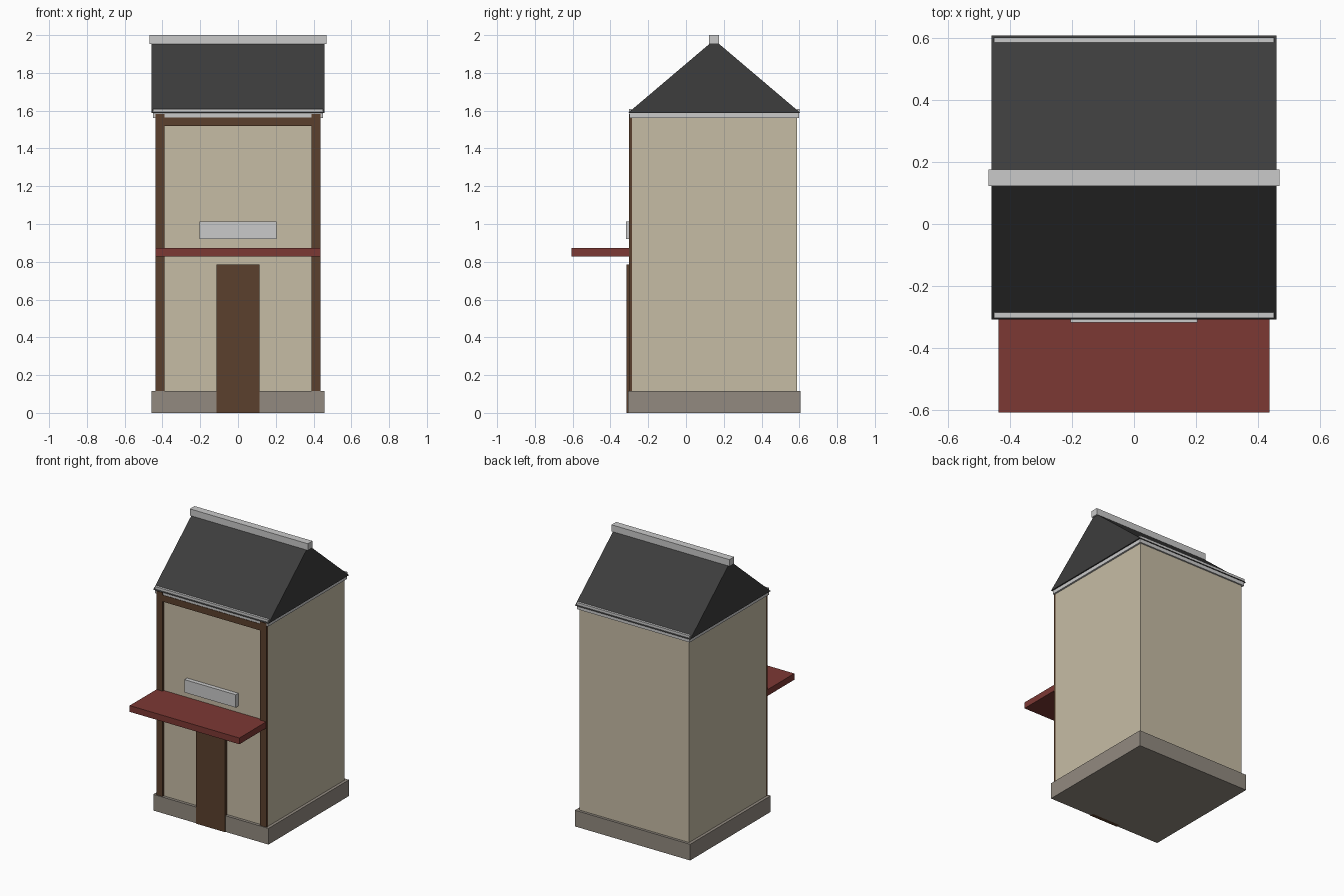
import bpy, bmesh

if "Cube" in bpy.data.objects:
    bpy.data.objects.remove(bpy.data.objects["Cube"])


def material(name, r, g, b):
    m = bpy.data.materials.new(name)
    m.diffuse_color = (r, g, b, 1)
    m.use_nodes = True
    m.node_tree.nodes["Principled BSDF"].inputs["Base Color"].default_value = m.diffuse_color
    return m


CREAM = material("cream_plaster", 0.565, 0.503, 0.376)
STONE = material("grey_stone", 0.287, 0.254, 0.216)
BROWN = material("brown_wood", 0.105, 0.051, 0.026)
RED = material("red_canopy", 0.202, 0.040, 0.034)
LIGHT = material("light_grey_trim", 0.590, 0.590, 0.590)
SLATE = material("dark_slate", 0.047, 0.047, 0.047)


def prism(name, profile, half_x, mat, cx=0.0):
    """Extrude a (y, z) profile along x, centred on cx."""
    bm = bmesh.new()
    face = bm.faces.new([bm.verts.new((cx - half_x, y, z)) for y, z in profile])
    new = bmesh.ops.extrude_face_region(bm, geom=[face])["geom"]
    verts = [v for v in new if isinstance(v, bmesh.types.BMVert)]
    bmesh.ops.translate(bm, verts=verts, vec=(2 * half_x, 0, 0))
    bmesh.ops.recalc_face_normals(bm, faces=bm.faces)
    me = bpy.data.meshes.new(name)
    bm.to_mesh(me)
    bm.free()
    me.materials.append(mat)
    ob = bpy.data.objects.new(name, me)
    bpy.context.collection.objects.link(ob)
    return ob


def box(name, half_x, y0, y1, z0, z1, mat, cx=0.0):
    return prism(name, [(y0, z0), (y1, z0), (y1, z1), (y0, z1)], half_x, mat, cx)


# Body
box("plinth", 0.458, -0.308, 0.607, 0.0, 0.116, STONE)
box("walls", 0.4365, -0.287, 0.588, 0.116, 1.562, CREAM)

# Timber frame on the front
for side, s in (("left", -1), ("right", 1)):
    box("corner_post_" + side, 0.0245, -0.303, -0.285, 0.116, 1.582, BROWN, s * 0.4125)
box("top_beam", 0.388, -0.303, -0.285, 1.518, 1.565, BROWN)

# Door, canopy and blank sign board
box("door", 0.115, -0.314, -0.286, 0.0, 0.785, BROWN)
box("canopy", 0.436, -0.607, -0.288, 0.829, 0.874, RED)
box("sign_board", 0.204, -0.317, -0.286, 0.92, 1.012, LIGHT)

# Roof with eaves slab, gutters and ridge cap
box("eaves_slab", 0.449, -0.300, 0.599, 1.561, 1.587, LIGHT)
prism("roof", [(-0.308, 1.587), (0.607, 1.587), (0.1495, 1.975)], 0.458, SLATE)
box("gutter_front", 0.450, -0.302, -0.285, 1.588, 1.610, LIGHT)
box("gutter_back", 0.450, 0.584, 0.601, 1.588, 1.610, LIGHT)
box("ridge_cap", 0.469, 0.123, 0.176, 1.952, 2.0, LIGHT)
